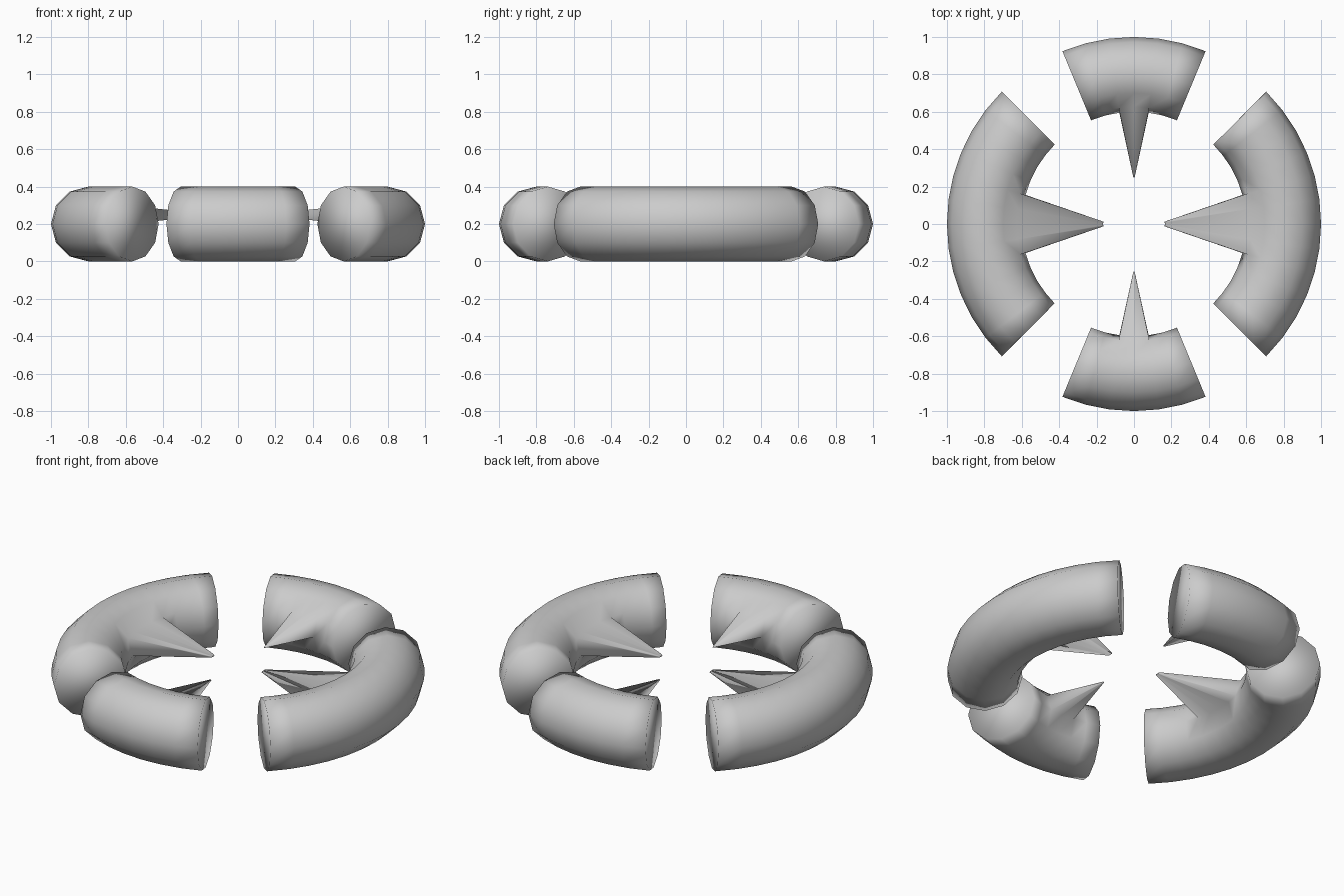
import bpy, bmesh
from math import sin, cos, radians
from mathutils import Vector

if "Cube" in bpy.data.objects:
    bpy.data.objects.remove(bpy.data.objects["Cube"])

MAJOR, MINOR, STEP, SIDES = 0.8, 0.2, 7.5, 12


def ring_segment(name, centre, half_cols, spike_half_cols, tip_radius, tip_scale):
    """Capped piece of a torus with a spike drawn out of its inner wall."""
    bm = bmesh.new()
    rings = []
    for c in range(-half_cols, half_cols + 1):
        a = radians(centre + c * STEP)
        ring = []
        for s in range(SIDES):
            b = radians(s * 360 / SIDES)
            r = MAJOR + MINOR * cos(b)
            ring.append(bm.verts.new((r * cos(a), r * sin(a), MINOR + MINOR * sin(b))))
        rings.append(ring)

    # tube walls, remembering the inner faces that grow into the spike
    base = []
    for c in range(2 * half_cols):
        p, q = rings[c], rings[c + 1]
        for s in range(SIDES):
            t = (s + 1) % SIDES
            f = bm.faces.new((p[s], q[s], q[t], p[t]))
            if s == SIDES // 2 - 1 and abs(c + 0.5 - half_cols) < spike_half_cols:
                base.append(f)

    # end caps
    bm.faces.new(rings[0])
    bm.faces.new(rings[-1][::-1])

    # spike: extrude the inner faces and shrink them towards the tip
    out = bmesh.ops.extrude_face_region(bm, geom=base)
    verts = [g for g in out["geom"] if isinstance(g, bmesh.types.BMVert)]
    bmesh.ops.delete(bm, geom=[f for f in base if f.is_valid], context='FACES')
    mid = sum((v.co for v in verts), Vector()) / len(verts)
    a = radians(centre)
    tip = Vector((tip_radius * cos(a), tip_radius * sin(a), 0.25))
    for v in verts:
        v.co = tip + (v.co - mid) * tip_scale

    bmesh.ops.recalc_face_normals(bm, faces=bm.faces)
    for f in bm.faces:
        f.smooth = True
    mesh = bpy.data.meshes.new(name)
    bm.to_mesh(mesh)
    bm.free()
    bpy.context.collection.objects.link(bpy.data.objects.new(name, mesh))


# long side segments with wide spikes
ring_segment("right_segment", 0, 6, 2, 0.165, 0.08)
ring_segment("left_segment", 180, 6, 2, 0.165, 0.08)
# short front and back segments with narrow spikes
ring_segment("back_segment", 90, 3, 1, 0.248, 0.04)
ring_segment("front_segment", 270, 3, 1, 0.254, 0.04)
